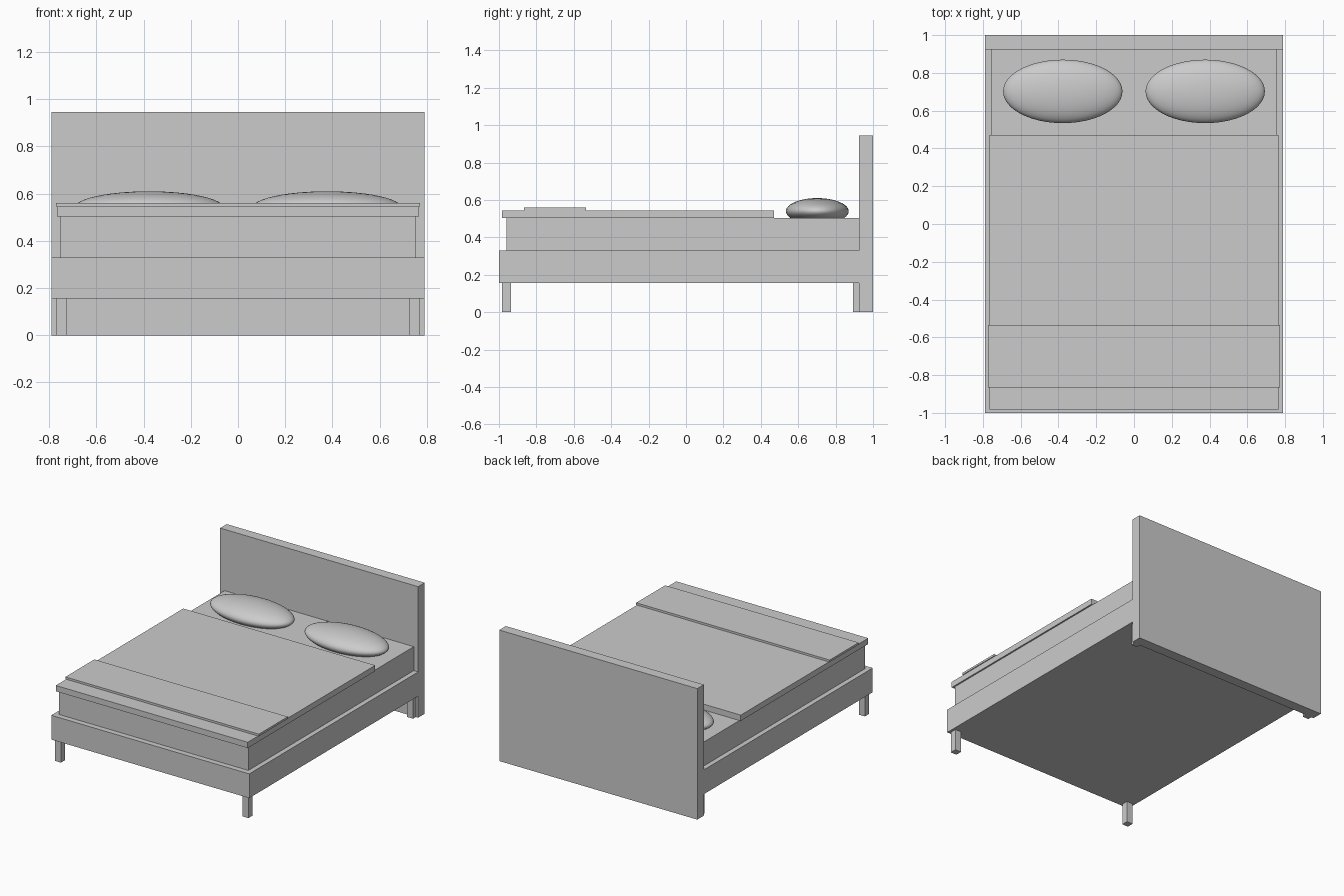
import bpy

if "Cube" in bpy.data.objects:
    bpy.data.objects.remove(bpy.data.objects["Cube"])

grey = bpy.data.materials.new("plain grey")
grey.diffuse_color = (0.6, 0.6, 0.6, 1.0)
grey.use_nodes = True
grey.node_tree.nodes["Principled BSDF"].inputs["Base Color"].default_value = grey.diffuse_color


def box(name, x0, x1, y0, y1, z0, z1):
    bpy.ops.mesh.primitive_cube_add(
        size=1, location=((x0 + x1) / 2, (y0 + y1) / 2, (z0 + z1) / 2))
    ob = bpy.context.object
    ob.name = name
    ob.scale = (x1 - x0, y1 - y0, z1 - z0)
    bpy.ops.object.transform_apply(location=False, rotation=False, scale=True)
    ob.data.materials.append(grey)
    return ob


# Bed frame and headboard
box("bed_frame", -0.79, 0.79, -1.0, 0.925, 0.155, 0.33)
box("headboard", -0.79, 0.79, 0.925, 1.0, 0.0, 0.945)

# Mattress and covers
box("mattress", -0.755, 0.755, -0.96, 0.925, 0.33, 0.503)
box("blanket", -0.766, 0.766, -0.983, 0.47, 0.503, 0.545)
box("throw", -0.772, 0.772, -0.865, -0.535, 0.545, 0.56)

for side, s in (("left", -1), ("right", 1)):
    # Legs
    for end, y in (("front", -0.96), ("back", 0.917)):
        box(f"{end}_{side}_leg", s * 0.748 - 0.024, s * 0.748 + 0.024,
            y - 0.024, y + 0.024, 0.0, 0.155)
    # Pillows, flattened spheres sunk a little into the mattress
    bpy.ops.mesh.primitive_uv_sphere_add(
        segments=48, ring_count=24, radius=1, location=(s * 0.377, 0.702, 0.54))
    pillow = bpy.context.object
    pillow.name = f"{side}_pillow"
    pillow.scale = (0.316, 0.168, 0.07)
    bpy.ops.object.transform_apply(location=False, rotation=False, scale=True)
    bpy.ops.object.shade_smooth()
    pillow.data.materials.append(grey)
